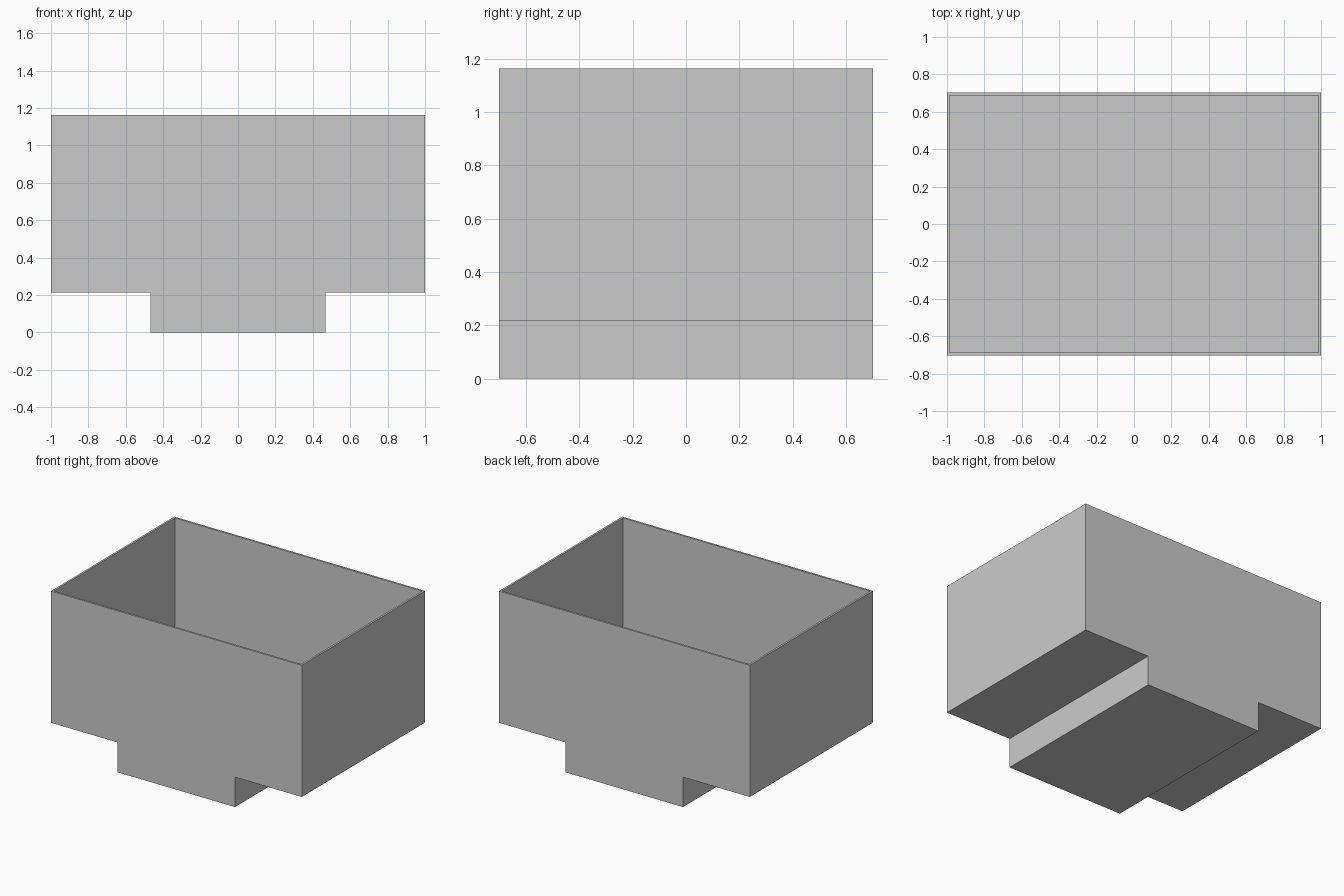
import bpy
import bmesh

cube = bpy.data.objects.get("Cube")
if cube:
    bpy.data.objects.remove(cube, do_unlink=True)

HALF_W, HALF_D = 1.0, 0.702      # outer half sizes
FOOT = 0.468                     # half width of the lower block
STEP, TOP = 0.215, 1.164         # underside of the box and rim height
WALL = 0.02

grey = bpy.data.materials.new("light_grey")
grey.use_nodes = True
colour = (0.6, 0.6, 0.6, 1.0)
grey.diffuse_color = colour
grey.node_tree.nodes["Principled BSDF"].inputs["Base Color"].default_value = colour

# Stepped front profile, extruded from front to back
half = [(FOOT, 0), (FOOT, STEP), (HALF_W, STEP), (HALF_W, TOP)]
profile = half + [(-x, z) for x, z in reversed(half)]

bm = bmesh.new()
front = bm.faces.new([bm.verts.new((x, -HALF_D, z)) for x, z in profile])
result = bmesh.ops.extrude_face_region(bm, geom=[front])
verts = [g for g in result["geom"] if isinstance(g, bmesh.types.BMVert)]
bmesh.ops.translate(bm, verts=verts, vec=(0, 2 * HALF_D, 0))
bmesh.ops.recalc_face_normals(bm, faces=bm.faces)

# Open cavity: inset the top face to leave a thin rim, then sink it
bm.normal_update()
top = max(bm.faces, key=lambda f: f.calc_center_median().z)
bmesh.ops.inset_region(bm, faces=[top], thickness=WALL)
sunk = bmesh.ops.extrude_face_region(bm, geom=[top])
floor_verts = [g for g in sunk["geom"] if isinstance(g, bmesh.types.BMVert)]
bmesh.ops.translate(bm, verts=floor_verts, vec=(0, 0, STEP + WALL - TOP))
if top.is_valid:
    bmesh.ops.delete(bm, geom=[top], context="FACES_ONLY")
bmesh.ops.recalc_face_normals(bm, faces=bm.faces)

mesh = bpy.data.meshes.new("open_box")
bm.to_mesh(mesh)
bm.free()
mesh.materials.append(grey)
box = bpy.data.objects.new("open_box", mesh)
bpy.context.scene.collection.objects.link(box)
